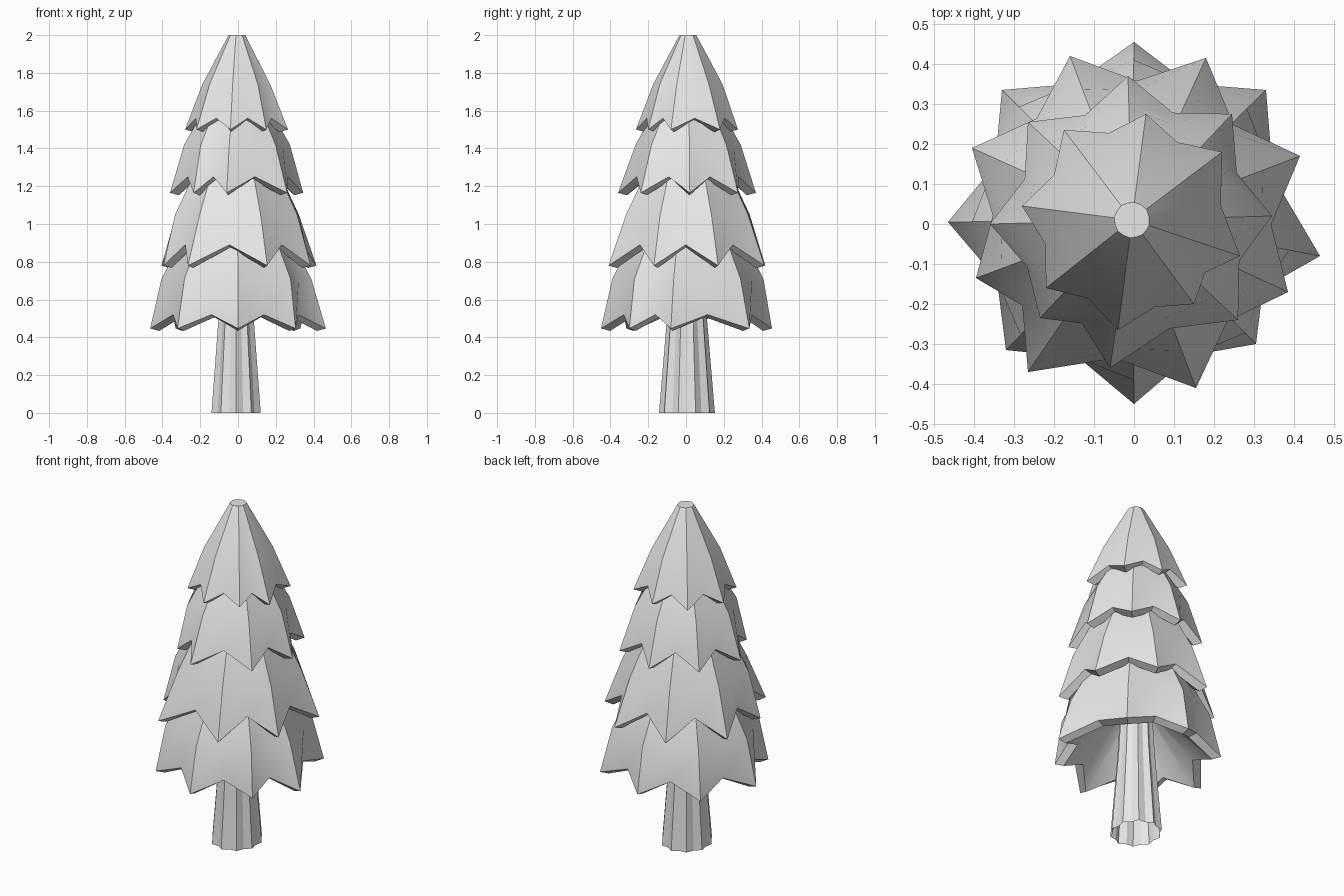
import bpy, bmesh, math
from mathutils import Vector

cube = bpy.data.objects.get("Cube")
if cube:
    bpy.data.objects.remove(cube, do_unlink=True)

grey = bpy.data.materials.new("plain_grey")
grey.use_nodes = True
colour = (0.8, 0.8, 0.8, 1)
grey.diffuse_color = colour
grey.node_tree.nodes["Principled BSDF"].inputs["Base Color"].default_value = colour

AXIS = Vector((-0.005, 0.01, 0))


def loft(name, rings, split_degrees, cap_top=False):
    """Join closed anticlockwise rings of points; gentle edges are smooth."""
    bm = bmesh.new()
    loops = [[bm.verts.new(p) for p in ring] for ring in rings]
    for low, high in zip(loops, loops[1:]):
        n = len(low)
        for i in range(n):
            j = (i + 1) % n
            bm.faces.new((low[i], low[j], high[j], high[i]))
    if cap_top:
        bm.faces.new(loops[-1])
    for face in bm.faces:
        face.smooth = True
    mesh = bpy.data.meshes.new(name)
    bm.to_mesh(mesh)
    bm.free()
    mesh.materials.append(grey)
    obj = bpy.data.objects.new(name, mesh)
    bpy.context.collection.objects.link(obj)
    split = obj.modifiers.new("sharp_edges", "EDGE_SPLIT")
    split.split_angle = math.radians(split_degrees)


def star_ring(tips, radius, z, dent):
    """Ring through the tip directions, with a dented point between each pair."""
    ring = []
    for i, tip in enumerate(tips):
        following = tips[(i + 1) % len(tips)]
        a, b = tip.normalized(), following.normalized()
        ring.append(AXIS + a * radius + Vector((0, 0, z)))
        ring.append(AXIS + (a + b).normalized() * radius * dent + Vector((0, 0, z)))
    return ring


def foliage(name, tips, tip_z, notch_z, notch_r, middle, top, cap=False):
    tips = [Vector((x, y, 0)) - AXIS for x, y in reversed(tips)]
    rim = star_ring(tips, notch_r, notch_z, 1)
    for i, tip in enumerate(tips):
        rim[2 * i] = AXIS + tip + Vector((0, 0, tip_z))
    # Thick lower lip, then a hollow underside rising towards the trunk
    lip = []
    for p in rim:
        inward = Vector((AXIS.x - p.x, AXIS.y - p.y, 0)).normalized()
        lip.append(p + inward * .048 - Vector((0, 0, .013)))
    hollow = star_ring(tips, .07, tip_z + .32, 1)
    loft(name, [hollow, lip, rim, star_ring(tips, *middle, 0.925),
                star_ring(tips, *top, 0.97)], 33, cap)


# Four overlapping skirts of foliage, each with eight slightly uneven tips
foliage("foliage_top",
        [(.03, .275), (.22, .18), (.265, -.08), (.15, -.2),
         (-.04, -.265), (-.22, -.16), (-.28, .045), (-.175, .235)],
        1.5, 1.56, .225, (.185, 1.74), (.045, 2), True)
foliage("foliage_upper",
        [(-.015, .37), (.245, .275), (.345, .02), (.26, -.24),
         (-.06, -.36), (-.235, -.235), (-.36, 0), (-.265, .255)],
        1.165, 1.25, .287, (.28, 1.42), (.12, 1.7))
foliage("foliage_lower",
        [(.18, .415), (.415, .17), (.385, -.17), (.155, -.41),
         (-.265, -.37), (-.395, -.135), (-.405, .19), (-.16, .42)],
        .78, .89, .348, (.35, 1.05), (.2, 1.35))
foliage("foliage_bottom",
        [(0, .455), (.33, .335), (.465, -.08), (.305, -.3),
         (0, -.45), (-.32, -.315), (-.465, .005), (-.33, .335)],
        .447, .52, .368, (.4, .71), (.25, 1))

# Fluted, tapering trunk, open at the base
LOBES = 10


def fluted_ring(radius, z):
    ring = []
    for i in range(2 * LOBES):
        angle = math.pi * (i + 1) / LOBES
        r = radius * (0.88 if i % 2 else 1)
        ring.append(Vector((-.01 + r * math.cos(angle),
                            .005 + 1.08 * r * math.sin(angle), z)))
    return ring


loft("trunk", [fluted_ring(.137, 0), fluted_ring(.098, .5),
               fluted_ring(.075, .95)], 25, True)
